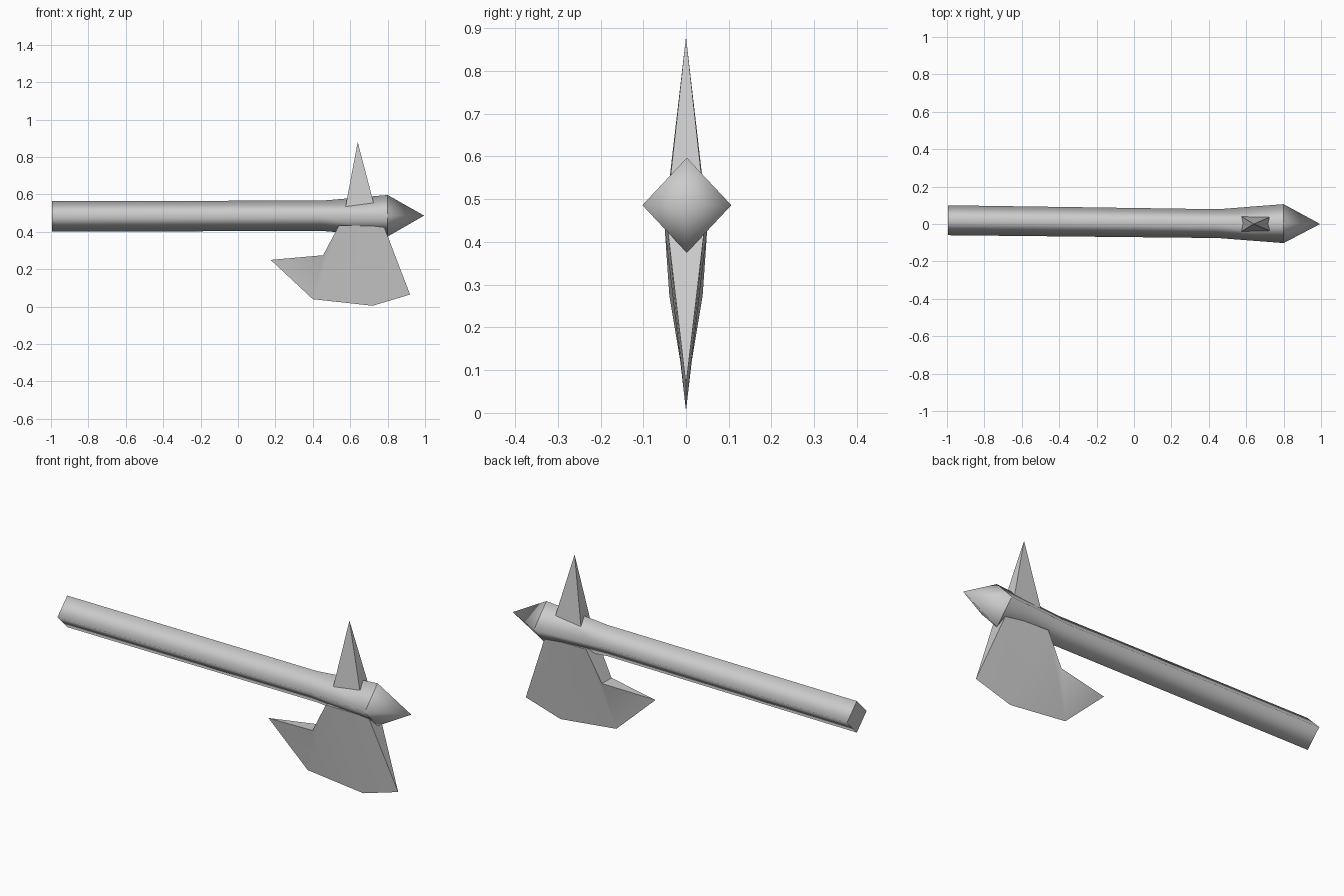
import bpy
import math

if "Cube" in bpy.data.objects:
    bpy.data.objects.remove(bpy.data.objects["Cube"], do_unlink=True)

grey = bpy.data.materials.new("plain grey")
grey.use_nodes = True
colour = (0.6, 0.6, 0.6, 1)
grey.diffuse_color = colour
grey.node_tree.nodes["Principled BSDF"].inputs["Base Color"].default_value = colour


def add_part(name, verts, faces, angle=30):
    mesh = bpy.data.meshes.new(name)
    mesh.from_pydata(verts, [], faces)
    mesh.materials.append(grey)
    obj = bpy.data.objects.new(name, mesh)
    bpy.context.collection.objects.link(obj)
    bpy.ops.object.select_all(action='DESELECT')
    obj.select_set(True)
    bpy.context.view_layer.objects.active = obj
    bpy.ops.object.mode_set(mode='EDIT')
    bpy.ops.mesh.select_all(action='SELECT')
    bpy.ops.mesh.normals_make_consistent(inside=False)
    bpy.ops.object.mode_set(mode='OBJECT')
    bpy.ops.object.shade_smooth_by_angle(angle=math.radians(angle))
    return obj


def diamond(x, y, z, ry, rz):
    return [(x, y + ry, z), (x, y, z + rz), (x, y - ry, z), (x, y, z - rz)]


def bridge(a, b):
    return [(a + i, a + (i + 1) % 4, b + (i + 1) % 4, b + i) for i in range(4)]


# Handle: four-sided shaft, smooth along its length, flaring at the head
shaft = (diamond(-0.995, 0.02, 0.483, 0.08, 0.082)
         + diamond(0.45, 0.002, 0.486, 0.077, 0.081)
         + diamond(0.8, 0.002, 0.486, 0.104, 0.111))
handle = add_part("handle", shaft, bridge(0, 4) + bridge(4, 8) + [(3, 2, 1, 0)], 180)
for edge in handle.data.edges:
    if all(v < 4 for v in edge.vertices):
        edge.use_edge_sharp = True

# Pointed cap closing the head end of the shaft
point = diamond(0.8, 0.002, 0.486, 0.104, 0.111) + [(0.995, 0, 0.487)]
add_part("end_point", point, [(i, (i + 1) % 4, 4) for i in range(4)], 180)

# Axe blade: thick at the root, tapering to a single cutting edge
root = [(0.78, 0.043, 0.43), (0.54, 0.05, 0.435), (0.455, 0.039, 0.275)]
edge = [(0.175, 0, 0.25), (0.40, 0, 0.04), (0.72, 0, 0.005), (0.92, 0, 0.065)]
mirrored = [(x, -y, z) for x, y, z in root]
side = [(2, 6, 7), (1, 2, 7), (1, 7, 8), (0, 1, 8), (0, 8, 9)]
other_side = [tuple(i + 3 if i < 3 else i for i in reversed(f)) for f in side]
rims = [(0, 3, 4, 1), (1, 4, 5, 2), (2, 5, 6), (0, 9, 3)]
add_part("axe_blade", root + mirrored + edge, side + other_side + rims)

# Back spike: slim pyramid on top of the head
base = [(0.575, -0.04, 0.535), (0.725, -0.036, 0.555),
        (0.725, 0.036, 0.555), (0.575, 0.04, 0.535)]
sides = [(i, (i + 1) % 4, 4) for i in range(4)]
add_part("back_spike", base + [(0.64, 0, 0.88)], sides + [(3, 2, 1, 0)])
